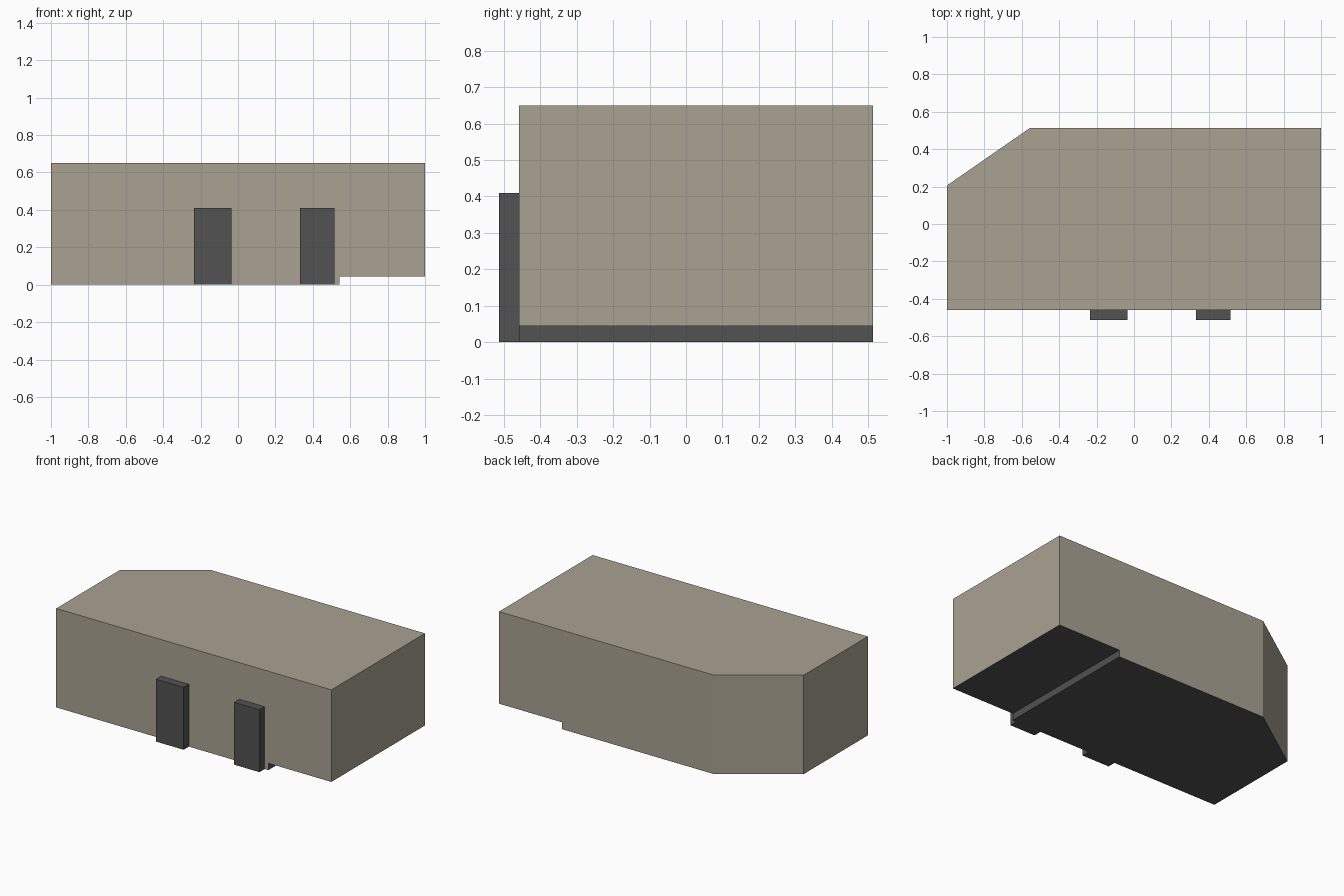
import bpy, bmesh
from mathutils import Vector

if "Cube" in bpy.data.objects:
    bpy.data.objects.remove(bpy.data.objects["Cube"])


def material(name, rgb):
    m = bpy.data.materials.new(name)
    m.diffuse_color = (*rgb, 1)
    m.use_nodes = True
    m.node_tree.nodes["Principled BSDF"].inputs["Base Color"].default_value = m.diffuse_color
    return m


WALL = material("wall_beige", (0.40, 0.365, 0.29))
DARK = material("dark_grey", (0.085, 0.085, 0.085))


def finish(bm, name, mats):
    bmesh.ops.recalc_face_normals(bm, faces=bm.faces[:])
    mesh = bpy.data.meshes.new(name)
    bm.to_mesh(mesh)
    bm.free()
    for m in mats:
        mesh.materials.append(m)
    obj = bpy.data.objects.new(name, mesh)
    bpy.context.collection.objects.link(obj)
    return obj


# Building: front profile with a raised floor at the right, extruded to the back
FRONT, BACK, STEP_X = -0.459, 0.513, 0.542
profile = [(-1, 0), (STEP_X, 0), (STEP_X, 0.045), (1, 0.045), (1, 0.65), (-1, 0.65)]
bm = bmesh.new()
face = bm.faces.new([bm.verts.new((x, FRONT, z)) for x, z in profile])
ext = bmesh.ops.extrude_face_region(bm, geom=[face])
bmesh.ops.translate(bm, vec=(0, BACK - FRONT, 0),
                    verts=[v for v in ext["geom"] if isinstance(v, bmesh.types.BMVert)])

# Slanted back left corner
a, b = Vector((-1, 0.206, 0)), Vector((-0.557, BACK, 0))
d = b - a
bmesh.ops.bisect_plane(bm, geom=bm.verts[:] + bm.edges[:] + bm.faces[:],
                       plane_co=a, plane_no=(-d.y, d.x, 0), clear_outer=True)
bmesh.ops.holes_fill(bm, edges=[e for e in bm.edges if e.is_boundary], sides=0)

# Dark underside and step face
bmesh.ops.recalc_face_normals(bm, faces=bm.faces[:])
for f in bm.faces:
    on_step = all(abs(v.co.x - STEP_X) < 1e-4 for v in f.verts)
    f.material_index = 1 if f.normal.z < -0.5 or on_step else 0
finish(bm, "building_body", [WALL, DARK])


# Doors standing proud of the front wall
def door(name, x0, x1, height=0.41, y0=-0.513):
    bm = bmesh.new()
    bmesh.ops.create_cube(bm, size=1)
    bmesh.ops.scale(bm, vec=(x1 - x0, FRONT - y0, height), verts=bm.verts)
    bmesh.ops.translate(bm, vec=((x0 + x1) / 2, (FRONT + y0) / 2, height / 2), verts=bm.verts)
    finish(bm, name, [DARK])


door("left_door", -0.236, -0.036)
door("right_door", 0.331, 0.515)
